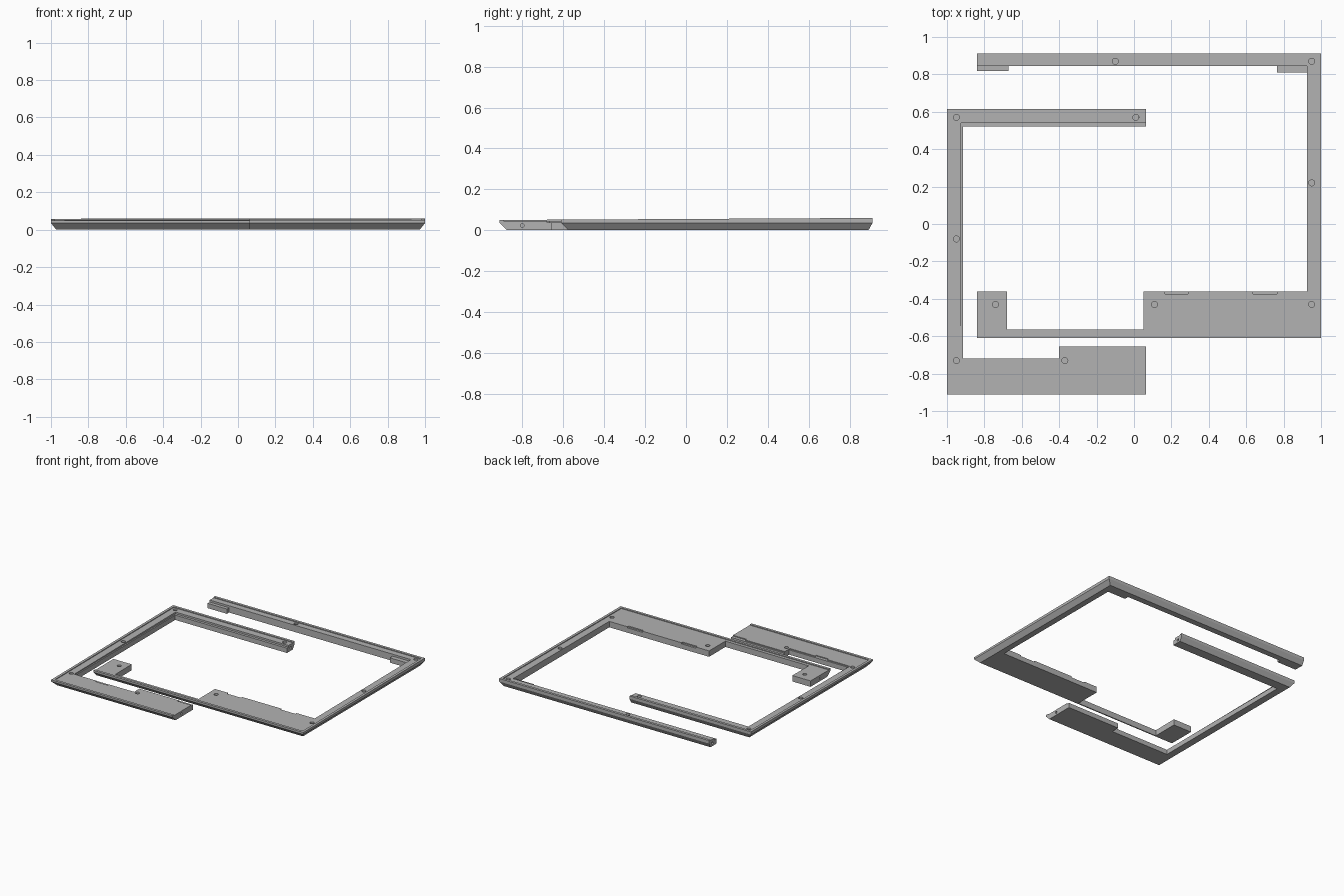
import bpy, bmesh, math
from mathutils import Matrix, Vector

if "Cube" in bpy.data.objects:
    bpy.data.objects.remove(bpy.data.objects["Cube"])

grey = bpy.data.materials.new("mid grey")
grey.diffuse_color = (0.45, 0.45, 0.45, 1)
grey.use_nodes = True
grey.node_tree.nodes["Principled BSDF"].inputs["Base Color"].default_value = grey.diffuse_color

MID, RIM_W, RIM_H = 0.036, 0.02, 0.006


def rim_z(y):
    # Top tilts up slightly toward the back
    return 0.05 + 0.0055 * (y + 0.912)


def finish(name, bm):
    bmesh.ops.recalc_face_normals(bm, faces=bm.faces)
    me = bpy.data.meshes.new(name)
    bm.to_mesh(me)
    bm.free()
    me.materials.append(grey)
    ob = bpy.data.objects.new(name, me)
    bpy.context.collection.objects.link(ob)
    return ob


def frame(name, pts, insets):
    """Counter-clockwise outline; insets maps outer edge index -> bottom chamfer."""
    n = len(pts)
    P = [Vector((x, y, 0)) for x, y in pts]

    def inward(i):
        d = (P[(i + 1) % n] - P[i]).normalized()
        return Vector((-d.y, d.x, 0))

    bm = bmesh.new()
    bot, mid, top, rim, floor = [], [], [], [], []
    for i, p in enumerate(P):
        outer = [e for e in ((i - 1) % n, i) if e in insets]
        low, inner = p.copy(), p.copy()
        for e in outer:
            low += inward(e) * insets[e]
            inner += inward(e) * RIM_W

        def vert(q, z):
            return bm.verts.new((q.x, q.y, z))
        bot.append(vert(low, 0))
        mid.append(vert(p, MID) if outer else None)
        top.append(vert(p, rim_z(p.y)) if outer else None)
        rim.append(vert(inner, rim_z(inner.y)) if outer else None)
        floor.append(vert(inner, rim_z(inner.y) - RIM_H))
    for i in range(n):
        j = (i + 1) % n
        if i in insets:
            loops = [bot, mid, top, rim, floor]
            for a, b in zip(loops, loops[1:]):
                bm.faces.new((a[i], a[j], b[j], b[i]))
        else:
            ring = [bot[i], bot[j], mid[j], top[j], rim[j], floor[j],
                    floor[i], rim[i], top[i], mid[i]]
            bm.faces.new([v for v in ring if v])
    bm.faces.new(floor)
    bm.faces.new(bot[::-1])
    return finish(name, bm)


def drill(ob, screws, ends):
    """Blind screw holes from above and pin holes in the open ends."""
    bm = bmesh.new()
    for x, y in screws:
        bmesh.ops.create_cone(bm, cap_ends=True, segments=20, radius1=0.016, radius2=0.016,
                              depth=0.1, matrix=Matrix.Translation((x, y, 0.07)))
    for x, y in ends:
        bmesh.ops.create_cone(bm, cap_ends=True, segments=16, radius1=0.009, radius2=0.009, depth=0.08,
                              matrix=Matrix.Translation((x, y, 0.023)) @ Matrix.Rotation(math.pi / 2, 4, 'Y'))
    cutter = finish("hole_cutter", bm)
    cutter.hide_render = True
    mod = ob.modifiers.new("holes", 'BOOLEAN')
    mod.operation, mod.solver, mod.object = 'DIFFERENCE', 'EXACT', cutter
    bpy.context.view_layer.objects.active = ob
    bpy.ops.object.modifier_apply(modifier=mod.name)
    bpy.data.objects.remove(cutter)


def ledges(name, boxes, height=0.038):
    """Low steps along the inner edges."""
    bm = bmesh.new()
    for x0, x1, y0, y1 in boxes:
        m = Matrix.Translation(((x0 + x1) / 2, (y0 + y1) / 2, height / 2))
        bmesh.ops.create_cube(bm, size=1, matrix=m @ Matrix.Diagonal((x1 - x0, y1 - y0, height, 1)))
    return finish(name, bm)


# Right half: back bar, right bar, wide front panel, thin strip and end block
right = frame("right_bezel_half", [
    (-0.84, -0.61), (1, -0.61), (1, 0.912), (-0.84, 0.912), (-0.84, 0.845), (0.925, 0.845),
    (0.925, -0.36), (0.765, -0.36), (0.765, -0.375), (0.635, -0.375), (0.635, -0.36),
    (0.29, -0.36), (0.29, -0.375), (0.165, -0.375), (0.165, -0.36), (0.05, -0.36),
    (0.05, -0.565), (-0.68, -0.565), (-0.68, -0.36), (-0.84, -0.36)],
    {0: 0.036, 1: 0.028, 2: 0.02})
drill(right, [(-0.1, 0.87), (0.95, 0.87), (0.95, 0.22), (0.95, -0.43), (0.11, -0.43), (-0.74, -0.43)],
      [(-0.84, 0.87), (-0.84, -0.48)])
ledges("right_half_ledges", [
    (-0.84, -0.67, 0.818, 0.845), (0.765, 0.925, 0.81, 0.845),
    (0.635, 0.765, -0.375, -0.36), (0.165, 0.29, -0.375, -0.36)])

# Left half: short back bar, left bar and stepped front panel
left = frame("left_bezel_half", [
    (0.065, 0.615), (-1, 0.615), (-1, -0.912), (0.065, -0.912), (0.065, -0.68), (-0.055, -0.68),
    (-0.055, -0.665), (-0.4, -0.665), (-0.4, -0.73), (-0.62, -0.73), (-0.62, -0.745),
    (-0.73, -0.745), (-0.73, -0.73), (-0.925, -0.73), (-0.925, 0.54), (0.065, 0.54)],
    {0: 0.02, 1: 0.028, 2: 0.036})
drill(left, [(-0.95, 0.57), (0.01, 0.57), (-0.95, -0.08), (-0.95, -0.73), (-0.37, -0.73)],
      [(0.065, 0.57), (0.065, -0.8)])
ledges("left_half_ledges", [
    (-0.055, 0.065, -0.68, -0.655), (-0.4, -0.055, -0.665, -0.655), (-0.915, -0.4, -0.73, -0.72),
    (-0.73, -0.62, -0.745, -0.73), (-0.925, -0.915, -0.73, 0.54), (-0.925, 0.065, 0.52, 0.54)])
